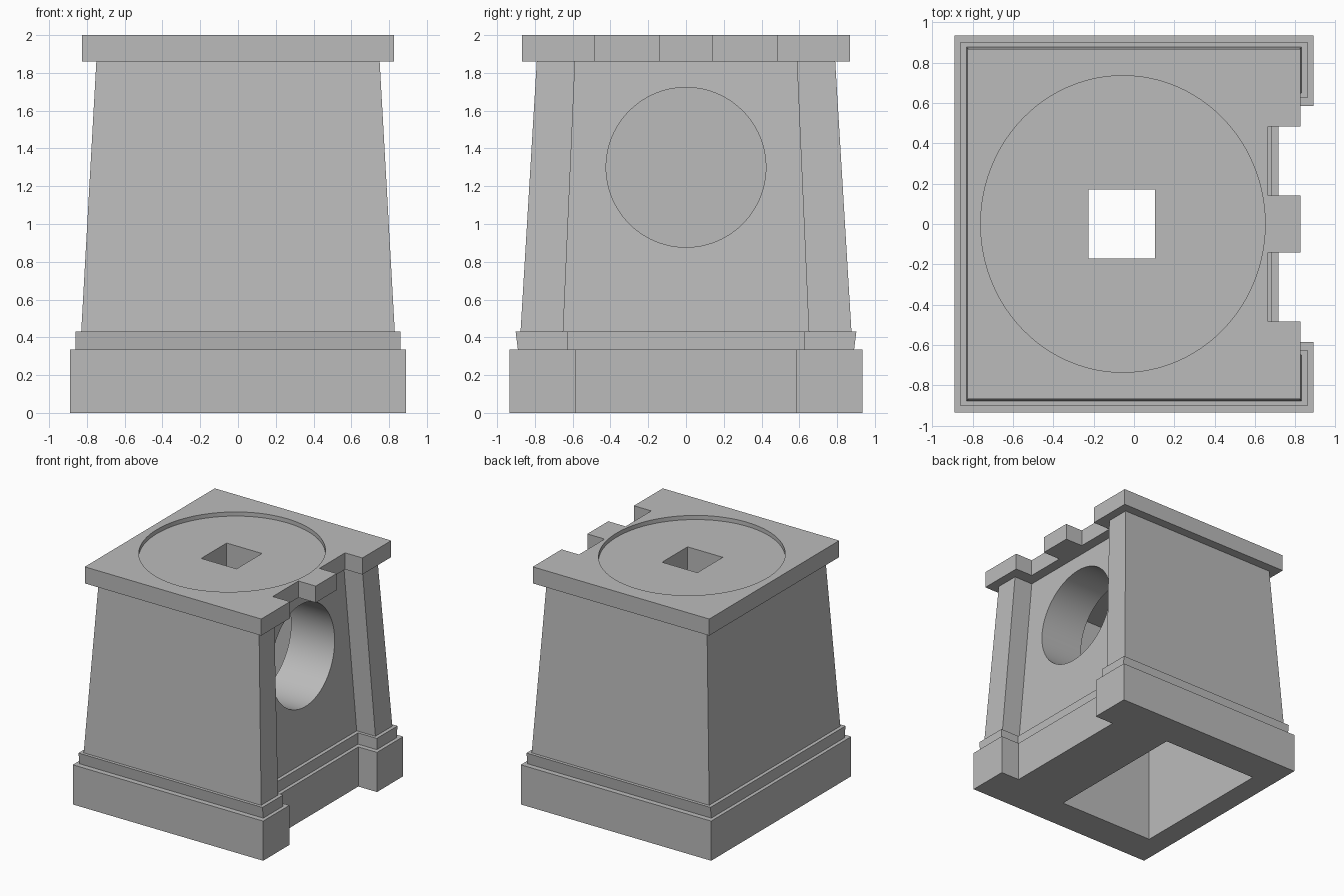
import bpy
import bmesh
import math

old = bpy.data.objects.get("Cube")
if old:
    bpy.data.objects.remove(old, do_unlink=True)

stone = bpy.data.materials.new("grey stone")
stone.use_nodes = True
GREY = (0.5, 0.5, 0.5, 1)
stone.diffuse_color = GREY
stone.node_tree.nodes["Principled BSDF"].inputs["Base Color"].default_value = GREY

RECESS = 0.175  # depth of the panel in the +x side


def make_object(name, bm):
    bmesh.ops.recalc_face_normals(bm, faces=bm.faces)
    mesh = bpy.data.meshes.new(name)
    bm.to_mesh(mesh)
    bm.free()
    mesh.materials.append(stone)
    obj = bpy.data.objects.new(name, mesh)
    bpy.context.collection.objects.link(obj)
    return obj


def loft(name, lower, upper):
    """Prism between two outlines, each given as (points, height)."""
    bm = bmesh.new()
    low, high = [[bm.verts.new((x, y, z)) for x, y in pts] for pts, z in (lower, upper)]
    bm.faces.new(low)
    bm.faces.new(high)
    count = len(low)
    for i in range(count):
        j = (i + 1) % count
        bm.faces.new((low[i], low[j], high[j], high[i]))
    return make_object(name, bm)


def mirrored(half):
    """Complete an outline from its +y half, which runs from -x to +x."""
    return half + [(x, -y) for x, y in reversed(half)]


def pilaster_outline(x, y, inner):
    return mirrored([(-x, y), (x, y), (x, inner), (x - RECESS, inner)])


def box_cutter(name, x0, x1, y, z0, z1):
    outline = [(x0, -y), (x1, -y), (x1, y), (x0, y)]
    return loft(name, (outline, z0), (outline, z1))


def round_cutter(name, location, scale, rotation=(0, 0, 0)):
    bpy.ops.mesh.primitive_cylinder_add(vertices=96, radius=1, depth=1,
                                        location=location, rotation=rotation)
    obj = bpy.context.object
    obj.name = name
    obj.scale = scale
    obj.data.materials.append(stone)
    return obj


# Stacked solids: plinth, flared moulding, tapering body, notched cap
plinth_outline = pilaster_outline(0.89, 0.935, 0.585)
plinth = loft("plinth", (plinth_outline, 0), (plinth_outline, 0.335))
moulding = loft("base_moulding", (pilaster_outline(0.86, 0.89, 0.625), 0.335),
                (pilaster_outline(0.86, 0.902, 0.625), 0.43))
body = loft("tapered_body", (pilaster_outline(0.83, 0.876, 0.65), 0.43),
            (pilaster_outline(0.75, 0.79, 0.587), 1.86))
cap_outline = mirrored([(-0.825, 0.868), (0.825, 0.868), (0.825, 0.483),
                        (0.663, 0.483), (0.663, 0.14), (0.825, 0.14)])
cap = loft("cap_slab", (cap_outline, 1.86), (cap_outline, 2))

# Hollow core, round side opening, square shaft and shallow oval dish
core = box_cutter("core_cutter", -0.70, 0.2, 0.645, -0.1, 1.77)
shaft = box_cutter("shaft_cutter", -0.225, 0.105, 0.17, 1.6, 2.1)
opening = round_cutter("opening_cutter", (0.55, 0, 1.3), (0.423, 0.423, 0.9),
                       (0, math.pi / 2, 0))
dish = round_cutter("dish_cutter", (-0.055, 0, 2.065), (0.705, 0.735, 0.2))

cuts = {plinth: [core], moulding: [core], body: [core, opening, shaft],
        cap: [dish, shaft]}
for part, cutters in cuts.items():
    bpy.ops.object.select_all(action="DESELECT")
    part.select_set(True)
    bpy.context.view_layer.objects.active = part
    for cutter in cutters:
        mod = part.modifiers.new(cutter.name, "BOOLEAN")
        mod.operation = "DIFFERENCE"
        mod.solver = "EXACT"
        mod.object = cutter
        bpy.ops.object.modifier_apply(modifier=mod.name)
    bpy.ops.object.shade_smooth_by_angle(angle=math.radians(30))

for cutter in (core, shaft, opening, dish):
    bpy.data.objects.remove(cutter, do_unlink=True)
